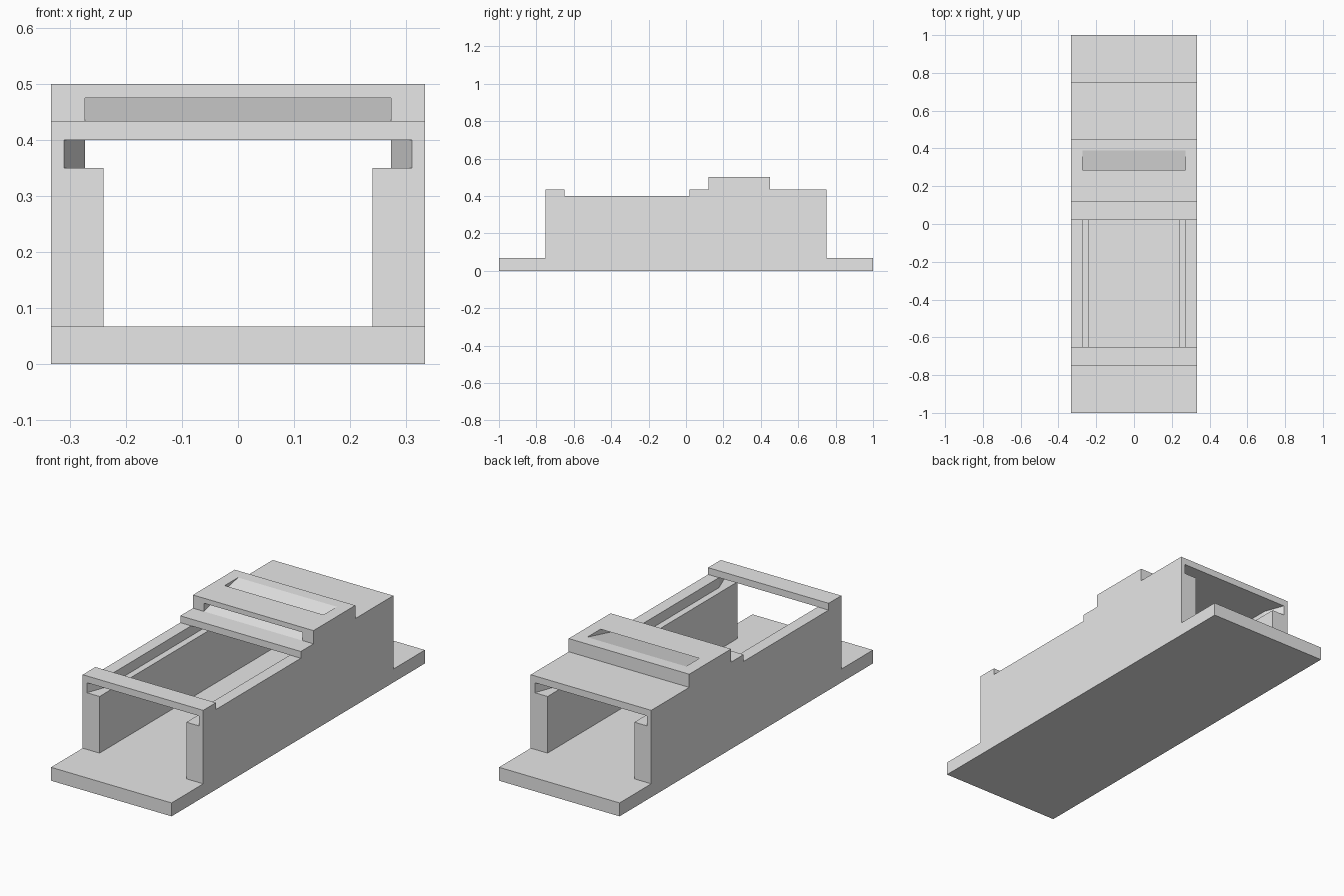
import bpy
import bmesh
from mathutils import Vector

cube = bpy.data.objects.get("Cube")
if cube:
    bpy.data.objects.remove(cube, do_unlink=True)

grey = bpy.data.materials.new("plain_grey")
grey.use_nodes = True
colour = (0.8, 0.8, 0.8, 1)
grey.diffuse_color = colour
grey.node_tree.nodes["Principled BSDF"].inputs["Base Color"].default_value = colour


def prism(name, points, push):
    """Extrude a closed outline of 3D points along the push vector."""
    bm = bmesh.new()
    face = bm.faces.new([bm.verts.new(p) for p in points])
    out = bmesh.ops.extrude_face_region(bm, geom=[face], use_keep_orig=True)
    moved = [v for v in out["geom"] if isinstance(v, bmesh.types.BMVert)]
    bmesh.ops.translate(bm, verts=moved, vec=Vector(push))
    bmesh.ops.recalc_face_normals(bm, faces=bm.faces)
    mesh = bpy.data.meshes.new(name)
    bm.to_mesh(mesh)
    bm.free()
    mesh.materials.append(grey)
    obj = bpy.data.objects.new(name, mesh)
    bpy.context.collection.objects.link(obj)
    return obj


def plan(name, outline, z0, z1):
    return prism(name, [(x, y, z0) for x, y in outline], (0, 0, z1 - z0))


def side_profile(name, outline, half_width):
    return prism(name, [(-half_width, y, z) for y, z in outline],
                 (2 * half_width, 0, 0))


def box(name, x0, x1, y0, y1, z0, z1):
    return plan(name, [(x0, y0), (x1, y0), (x1, y1), (x0, y1)], z0, z1)


HALF = 0.333      # half of the overall width
END = 0.75        # half length of the housing
BASE, LEDGE, RAIL, ROOF, TOP = 0.067, 0.35, 0.4, 0.434, 0.5
SLOT = 0.273      # inner face of the rails and scoop cheeks
FRONT, BACK = 0.12, 0.45   # raised block

# Floor plate
box("base_plate", -HALF, HALF, -1, 1, 0, BASE)

# Side walls, guide rails flared at both ends, and cheeks of the raised block
for side, s in (("left", 1), ("right", -1)):
    box(side + "_wall", s * 0.24, s * HALF, -END, END, BASE, LEDGE)
    flare = END - 0.1
    rail = [(HALF, -END), (HALF, END), (0.31, END),
            (SLOT, flare), (SLOT, -flare), (0.31, -END)]
    plan(side + "_guide_rail", [(s * x, y) for x, y in rail], LEDGE, RAIL)
    box(side + "_block_cheek", s * SLOT, s * HALF, FRONT, BACK, ROOF, TOP)

# Front bridge and rear roof
box("front_bridge", -HALF, HALF, -END, -0.65, RAIL, ROOF)
box("rear_roof", -HALF, HALF, 0.02, END, RAIL, ROOF)

# Sloped slot through the raised block
side_profile("slot_ramp", [(FRONT, ROOF), (BACK, ROOF), (BACK, TOP), (0.39, TOP)], SLOT)
side_profile("slot_lip", [(FRONT, 0.475), (0.285, TOP), (FRONT, TOP)], SLOT)
